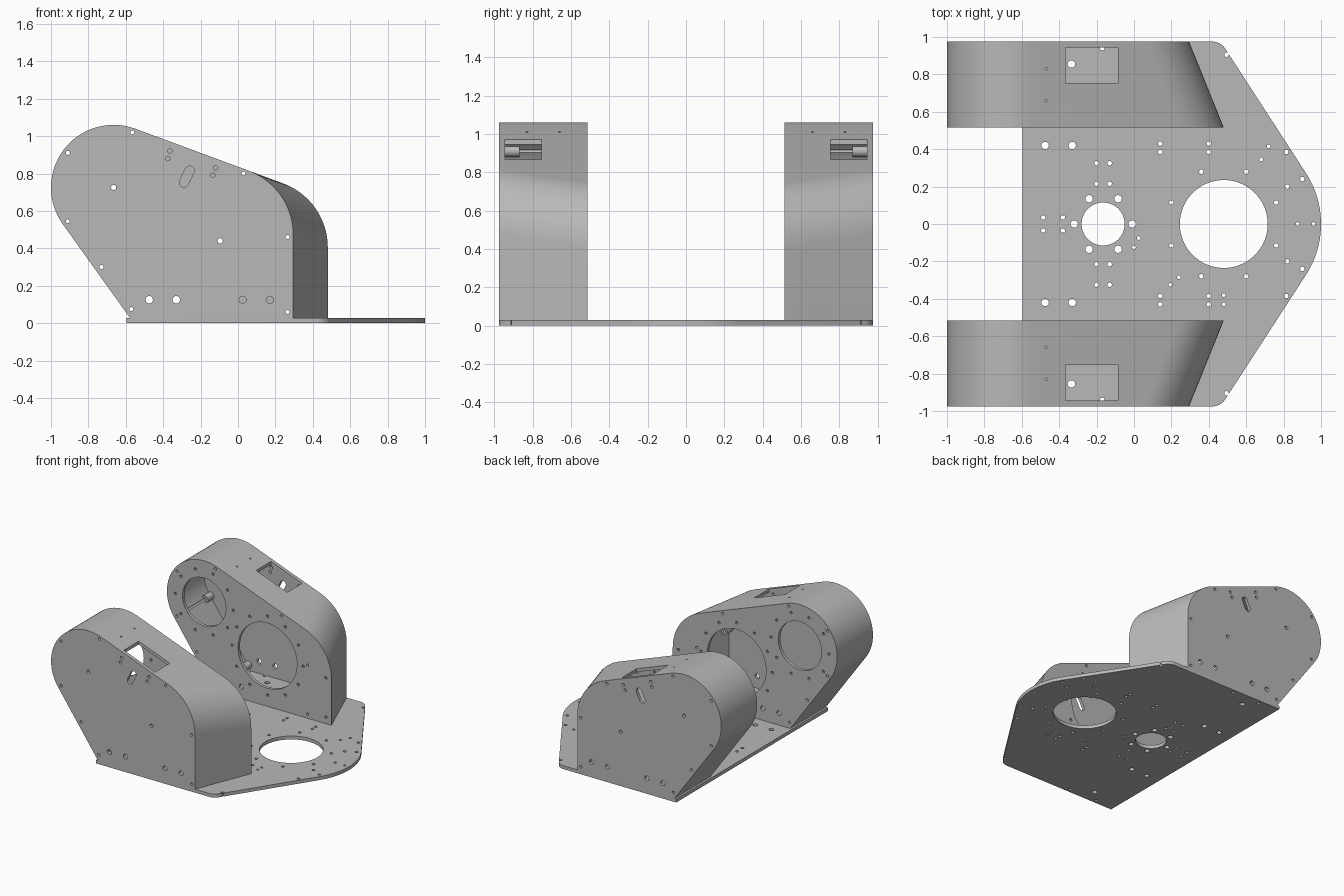
import bpy, bmesh, math
from mathutils import Matrix, Vector

if "Cube" in bpy.data.objects:
    bpy.data.objects.remove(bpy.data.objects["Cube"])

grey = bpy.data.materials.new("machined_grey")
grey.use_nodes = True
GREY = (0.48, 0.48, 0.48, 1)
grey.diffuse_color = GREY
grey.node_tree.nodes["Principled BSDF"].inputs["Base Color"].default_value = GREY

PLATE = 0.028            # base plate thickness
WALL = 0.025             # housing wall thickness
Y_IN, Y_OUT = 0.515, 0.975
HUB, HUB_R = Vector((-0.665, 0.725)), 0.335
LARGE = Vector((-0.095, 0.44))


def arc(cx, cy, r, a0, a1, n):
    angles = [math.radians(a0 + (a1 - a0) * i / n) for i in range(n + 1)]
    return [Vector((cx + r * math.cos(a), cy + r * math.sin(a))) for a in angles]


def loft(bm, lower, upper):
    """Closed solid between two matching rings of points."""
    a = [bm.verts.new(p) for p in lower]
    b = [bm.verts.new(p) for p in upper]
    n = len(a)
    bm.faces.new(a)
    bm.faces.new(b[::-1])
    for i in range(n):
        j = (i + 1) % n
        bm.faces.new((a[j], a[i], b[i], b[j]))
    bmesh.ops.recalc_face_normals(bm, faces=bm.faces)


def prism_y(bm, pts, y0, y1):
    loft(bm, [(p.x, y0, p.y) for p in pts], [(p.x, y1, p.y) for p in pts])


def prism_z(bm, pts, z0, z1):
    loft(bm, [(p.x, p.y, z0) for p in pts], [(p.x, p.y, z1) for p in pts])


def disc(x, y, r, n=20):
    return arc(x, y, r, 0, 360 - 360 / n, n - 1)


def make(name, bm):
    mesh = bpy.data.meshes.new(name)
    bm.to_mesh(mesh)
    bm.free()
    ob = bpy.data.objects.new(name, mesh)
    bpy.context.collection.objects.link(ob)
    mesh.materials.append(grey)
    return ob


def cut(ob, cutter):
    """Subtract the cutter and discard it."""
    cutter.hide_render = True
    mod = ob.modifiers.new("cut", 'BOOLEAN')
    mod.operation, mod.solver, mod.object = 'DIFFERENCE', 'EXACT', cutter
    deps = bpy.context.evaluated_depsgraph_get()
    mesh = bpy.data.meshes.new_from_object(ob.evaluated_get(deps))
    ob.modifiers.clear()
    ob.data = mesh
    bpy.data.objects.remove(cutter)


def smooth(ob):
    bpy.ops.object.select_all(action='DESELECT')
    ob.select_set(True)
    bpy.context.view_layer.objects.active = ob
    bpy.ops.object.shade_smooth_by_angle(angle=math.radians(25))


# Housing section: round nose, sloping top, rounded front corner, raked back
def section(y, inset, bottom):
    front = 0.295 + (Y_OUT - y) / (Y_OUT - Y_IN) * 0.185 - inset * 1.08
    top_a, back_a = 69.7, 215.6
    nose = arc(HUB.x, HUB.y, HUB_R - inset, top_a, back_a, 32)
    slope = math.tan(math.radians(top_a - 90))
    r = 0.365 - inset
    corner_z = nose[0].y + slope * (front - nose[0].x)
    cz = corner_z - r * math.tan(math.radians(top_a / 2))
    corner = arc(front - r, cz, r, 0, top_a, 18)
    down = (nose[-1].y - bottom) / math.tan(math.radians(back_a - 90))
    foot = Vector((nose[-1].x - down, bottom))
    ring = [Vector((front, bottom))] + corner + nose + [foot]
    return [(p.x, y, p.y) for p in ring]


bm = bmesh.new()
loft(bm, section(Y_IN, 0, PLATE), section(Y_OUT, 0, PLATE))
housing = make("back_housing", bm)

# Cavity, keeping screw bosses standing on the outer wall
bm = bmesh.new()
loft(bm, section(Y_IN + WALL, WALL, -0.1), section(Y_OUT - WALL, WALL, -0.1))
cavity = make("cavity_cutter", bm)
rim = [(-0.91, 0.91), (-0.565, 1.02), (0.03, 0.8), (0.265, 0.46),
       (-0.91, 0.545), (-0.73, 0.3), (-0.57, 0.075), (0.265, 0.06)]
bm = bmesh.new()
for x, z in rim:
    prism_y(bm, disc(x, z, 0.03), 0.87, 1.1)
cut(cavity, make("boss_cutter", bm))
cut(housing, cavity)

# Openings and holes in the housing
bm = bmesh.new()
for x, z in rim:
    prism_y(bm, disc(x, z, 0.011, 12), 0.4, 1.1)
for x in (-0.475, -0.33):
    prism_y(bm, disc(x, 0.125, 0.02), 0.4, 1.1)
outer = [(HUB.x, HUB.y, 0.014), (LARGE.x, LARGE.y, 0.014), (0.025, 0.125, 0.019),
         (0.17, 0.125, 0.019), (-0.375, 0.88, 0.012), (-0.365, 0.92, 0.012),
         (-0.12, 0.83, 0.012), (-0.135, 0.79, 0.012)]
for x, z, r in outer:
    prism_y(bm, disc(x, z, r, 16), 0.947, 1.1)
slot = arc(-0.259, 0.815, 0.025, -20, 160, 8) + arc(-0.289, 0.752, 0.025, 160, 340, 8)
prism_y(bm, slot, 0.947, 1.1)
for c, r, ring_r, count in ((HUB, 0.195, 0.26, 10), (LARGE, 0.265, 0.32, 12)):
    prism_y(bm, disc(c.x, c.y, r, 56), 0.4, 0.6)
    for p in disc(c.x, c.y, ring_r, count):
        prism_y(bm, disc(p.x, p.y, 0.011, 10), 0.4, 0.6)
for z in (0.08, 0.4):
    prism_y(bm, disc(0.43, z, 0.011, 10), 0.4, 0.6)
window = [Vector(p) for p in ((-0.365, 0.755), (-0.085, 0.755), (-0.085, 0.945), (-0.365, 0.945))]
prism_z(bm, window, 0.82, 1.2)
for y in (0.66, 0.83):
    prism_z(bm, disc(-0.47, y, 0.007, 10), 0.9, 1.2)
cut(housing, make("hole_cutter", bm))
smooth(housing)

# Mirrored twin
twin = housing.copy()
twin.data = housing.data.copy()
twin.name = "front_housing"
twin.data.transform(Matrix.Scale(-1, 4, (0, 1, 0)))
twin.data.flip_normals()
bpy.context.collection.objects.link(twin)

# Base plate with a rounded point
half = arc(0.5, 0, 0.5, 0, 33, 12) + arc(0.42, 0.895, 0.08, 33, 90, 8)
half.append(Vector((-0.595, Y_OUT)))
outline = half + [Vector((p.x, -p.y)) for p in half[:0:-1]]
bm = bmesh.new()
prism_z(bm, outline, 0, PLATE)
plate = make("base_plate", bm)

# Plate holes
bm = bmesh.new()
big_pairs = [(-0.475, 0.42), (-0.33, 0.42), (-0.24, 0.135), (-0.085, 0.135), (-0.335, 0.855)]
small_pairs = [(-0.2, 0.325), (-0.13, 0.325), (-0.2, 0.215), (-0.13, 0.215),
               (-0.485, 0.035), (-0.38, 0.035), (0.14, 0.43), (0.14, 0.385),
               (0.4, 0.43), (0.4, 0.385), (0.36, 0.28), (0.6, 0.28), (0.2, 0.115),
               (0.76, 0.115), (0.82, 0.2), (0.9, 0.24), (0.815, 0.385),
               (0.495, 0.905), (-0.17, 0.94), (-0.42, 0.94)]
singles = [(0.875, 0), (0.96, 0), (0.68, 0.345), (0.72, 0.415), (0.24, -0.285),
           (0.195, -0.325), (0.48, -0.38), (0.48, -0.43), (0, -0.125), (0.025, -0.075)]
holes = [(-0.165, 0, 0.115), (0.48, 0, 0.235), (-0.32, 0, 0.02), (-0.01, 0, 0.02)]
for s in (1, -1):
    holes += [(x, s * y, 0.02) for x, y in big_pairs]
    holes += [(x, s * y, 0.012) for x, y in small_pairs]
holes += [(x, y, 0.01) for x, y in singles]
for x, y, r in holes:
    # bores that touch the central opening stay just clear of it
    prism_z(bm, disc(x, y, r, 64 if r > 0.1 else 14), -0.1, 0.1)
cut(plate, make("plate_hole_cutter", bm))
smooth(plate)
